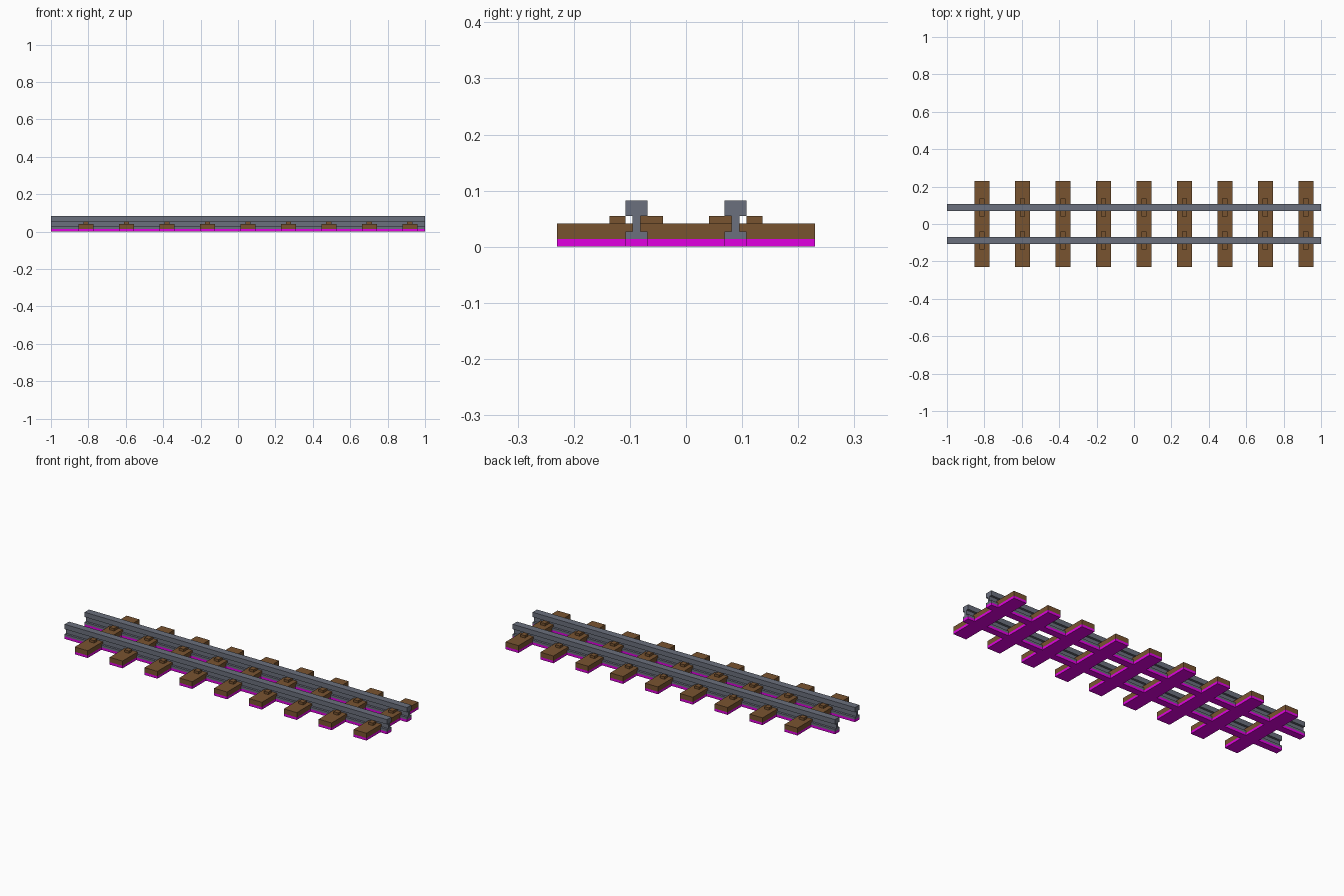
import bpy, bmesh
from mathutils import Vector

if "Cube" in bpy.data.objects:
    bpy.data.objects.remove(bpy.data.objects["Cube"], do_unlink=True)


def material(name, rgb):
    m = bpy.data.materials.new(name)
    m.use_nodes = True
    m.diffuse_color = (*rgb, 1)
    m.node_tree.nodes["Principled BSDF"].inputs["Base Color"].default_value = (*rgb, 1)
    return m


STEEL = material("steel grey", (0.145, 0.16, 0.205))
WOOD = material("wood brown", (0.19, 0.088, 0.03))
MAGENTA = material("magenta base", (0.75, 0.0, 0.75))
BASE = 0.014          # height of the magenta band


def prism(name, profile, x0, x1, mat):
    """Extrude a (y, z) profile along x; faces below the band height are magenta."""
    bm = bmesh.new()
    face = bm.faces.new([bm.verts.new((x0, y, z)) for y, z in profile])
    grown = bmesh.ops.extrude_face_region(bm, geom=[face])["geom"]
    verts = [v for v in grown if isinstance(v, bmesh.types.BMVert)]
    bmesh.ops.translate(bm, verts=verts, vec=Vector((x1 - x0, 0, 0)))
    bmesh.ops.bisect_plane(bm, geom=bm.verts[:] + bm.edges[:] + bm.faces[:],
                           plane_co=(0, 0, BASE), plane_no=(0, 0, 1))
    bmesh.ops.recalc_face_normals(bm, faces=bm.faces[:])
    for f in bm.faces:
        f.material_index = int(f.calc_center_median().z < BASE - 0.001)
    mesh = bpy.data.meshes.new(name)
    bm.to_mesh(mesh)
    bm.free()
    mesh.materials.append(mat)
    mesh.materials.append(MAGENTA)
    obj = bpy.data.objects.new(name, mesh)
    bpy.context.collection.objects.link(obj)
    return obj


def rect(y0, y1, z0, z1):
    return [(y0, z0), (y1, z0), (y1, z1), (y0, z1)]


# Rails: foot, narrow web and square head
GAUGE, HALF, WEB = 0.0885, 0.0195, 0.007
side = [(HALF, 0), (HALF, 0.027), (WEB, 0.027), (WEB, 0.055), (HALF, 0.055), (HALF, 0.082)]
section = side + [(-y, z) for y, z in reversed(side)]
for label, s in (("front", -1), ("back", 1)):
    prism(label + "_rail", [(s * GAUGE + y, z) for y, z in section], -1, 1, STEEL)

# Sleepers with a pair of clips beside each rail
for i in range(9):
    x = -0.812 + 0.2163 * i
    prism(f"sleeper_{i + 1}", rect(-0.23, 0.23, 0, 0.041), x - 0.04, x + 0.04, WOOD)
    for label, s in (("front", -1), ("back", 1)):
        prism(f"{label}_inner_clip_{i + 1}", rect(s * 0.041, s * 0.0815, 0.041, 0.0545),
              x - 0.014, x + 0.014, WOOD)
        prism(f"{label}_outer_clip_{i + 1}", rect(s * 0.108, s * 0.136, 0.041, 0.0545),
              x - 0.014, x + 0.014, WOOD)
